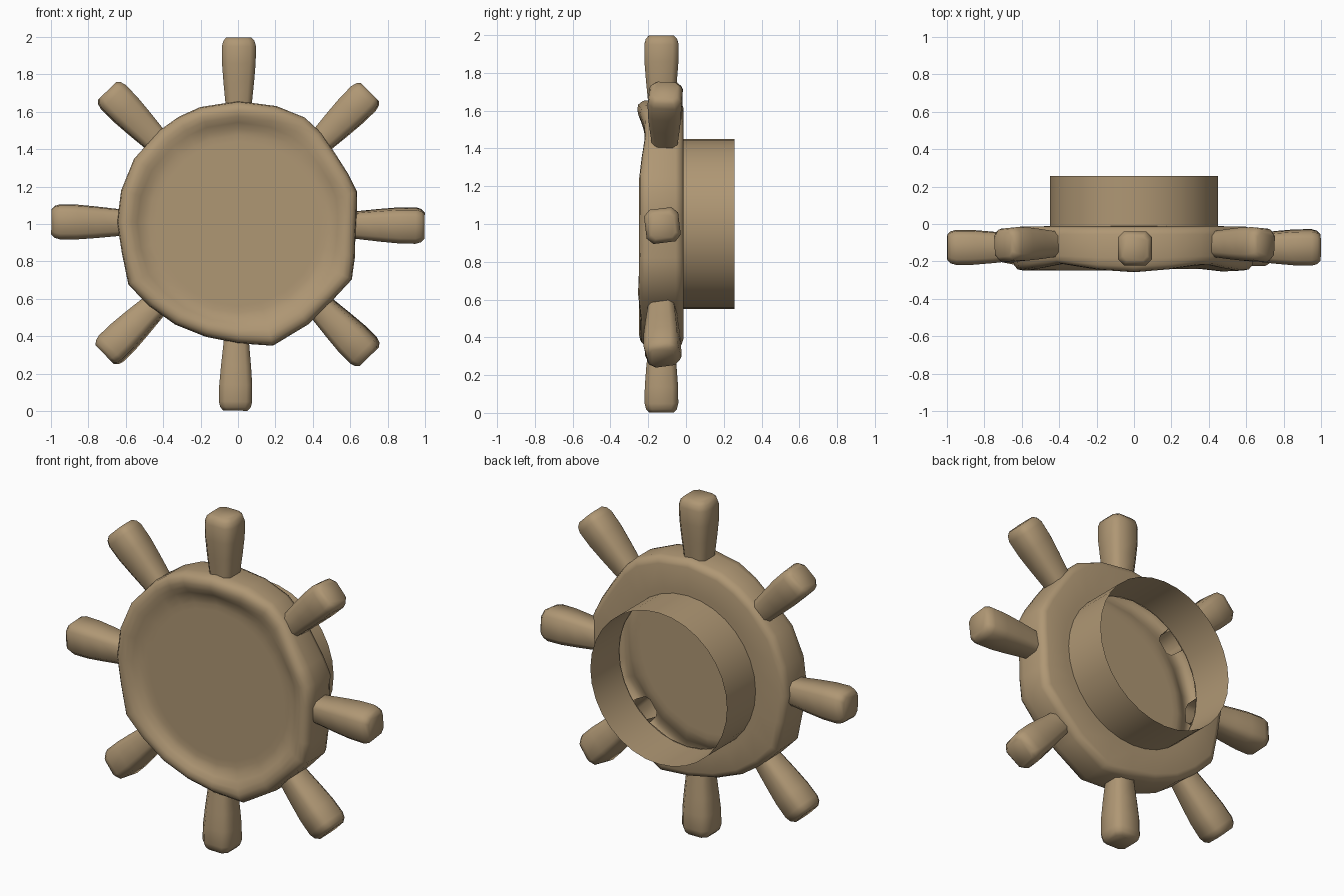
import bpy
import bmesh
from math import sin, cos, pi, radians
from mathutils import Matrix, Vector

cube = bpy.data.objects.get("Cube")
if cube:
    bpy.data.objects.remove(cube)

wood = bpy.data.materials.new("tan_wood")
wood.use_nodes = True
wood.diffuse_color = (0.43, 0.31, 0.175, 1)
wood.node_tree.nodes["Principled BSDF"].inputs["Base Color"].default_value = wood.diffuse_color


def loft(name, rings, matrix, cap=False, sharp=40):
    """Skin a series of rings; optionally close the last one."""
    bm = bmesh.new()
    loops = [[bm.verts.new(matrix @ Vector(p)) for p in ring] for ring in rings]
    for a, b in zip(loops, loops[1:]):
        n = len(a)
        for i in range(n):
            j = (i + 1) % n
            bm.faces.new((a[i], a[j], b[j], b[i]))
    if cap:
        bm.faces.new(loops[-1])
    bmesh.ops.recalc_face_normals(bm, faces=bm.faces)
    mesh = bpy.data.meshes.new(name)
    bm.to_mesh(mesh)
    bm.free()
    mesh.materials.append(wood)
    obj = bpy.data.objects.new(name, mesh)
    bpy.context.collection.objects.link(obj)
    bpy.ops.object.select_all(action='DESELECT')
    obj.select_set(True)
    bpy.context.view_layer.objects.active = obj
    bpy.ops.object.shade_smooth_by_angle(angle=radians(sharp))
    return obj


centre = Matrix.Translation((0, 0, 1))

# Hand-carved wheel outline: angle in degrees, radius
outline = [(-7, .632), (4, .637), (15, .66), (24, .648), (36, .642), (48, .66),
           (58, .672), (72, .663), (90, .657), (108, .657), (119, .655), (130, .653),
           (148, .656), (164, .65), (179, .647), (194, .64), (209, .67), (223, .646),
           (238, .634), (254, .627), (270, .638), (286, .677), (305, .655),
           (322, .65), (334, .677), (344, .65)]


def front_dip(angle):
    """Worn hollows and bumps in the raised front lip."""
    near = lambda a, w: max(0, 1 - abs((angle - a + 180) % 360 - 180) / w)
    hollows = .035 * near(52, 25) + .035 * near(130, 25) + .025 * near(296, 14)
    return hollows - .01 * near(90, 20) - .006 * near(322, 18)


# Shell profile from the back opening round to the front disc:
# radius, depth, amount of outline wobble, amount of lip wear
profile = [(.447, -.012, 0, 0), (.48, -.012, 0, 0), (.61, -.014, .9, 0),
           (.637, -.024, 1, 0), (.65, -.055, 1, 0), (.65, -.18, 1, .3),
           (.645, -.22, 1, .8), (.625, -.243, 1, 1), (.598, -.248, .9, 1),
           (.57, -.243, .7, .9), (.54, -.224, .4, .5), (.51, -.207, .2, .1),
           (.475, -.2, 0, 0), (.44, -.2, 0, 0)]
rings = []
for r, y, wobble, wear in profile:
    ring = []
    for a, edge in outline:
        rad = r + wobble * (edge - .65)
        t = radians(a)
        ring.append((rad * cos(t), y + wear * front_dip(a), rad * sin(t)))
    rings.append(ring)
loft("wheel_shell", rings, centre, cap=True, sharp=60)

# Open tube at the back
sides = 32
loft("hub_tube", [[(.45 * cos(2 * pi * i / sides), y, .45 * sin(2 * pi * i / sides))
                   for i in range(sides)] for y in (-.016, .257)], centre)


def section(half, bevel, x):
    """Square with cut corners, across the handle axis."""
    k = half - bevel
    return [(x, u, v) for u, v in ((half, -k), (half, k), (k, half), (-k, half),
                                   (-half, k), (-half, -k), (-k, -half), (k, -half))]


# Handles: name, direction, depth, roll, slimness, inner end
handles = [("left", -.5, -.125, 7, 1, .57), ("upper_left", 45, -.11, -4, .98, .57),
           ("top", 89.7, -.13, 0, 1, .57), ("upper_right", 134.5, -.11, 4, .98, .5),
           ("right", 179.3, -.125, -3, 1, .52), ("lower_right", 224.5, -.12, 8, .98, .57),
           ("bottom", 269.2, -.13, 0, .98, .57), ("lower_left", 314.8, -.125, 11, 1, .5)]
shape = [(.64, .07, .026), (.76, .082, .03), (.86, .09, .032),
         (.95, .091, .032), (.98, .083, .03), (.998, .066, .024)]
for name, turn, depth, roll, slim, inner in handles:
    place = (Matrix.Translation((0, depth, 1)) @ Matrix.Rotation(radians(-turn), 4, 'Y')
             @ Matrix.Rotation(radians(roll), 4, 'X'))
    loft(name + "_handle", [section(h * slim, b, x) for x, h, b in [(inner, .064, .024)] + shape],
         place, cap=True, sharp=50)
